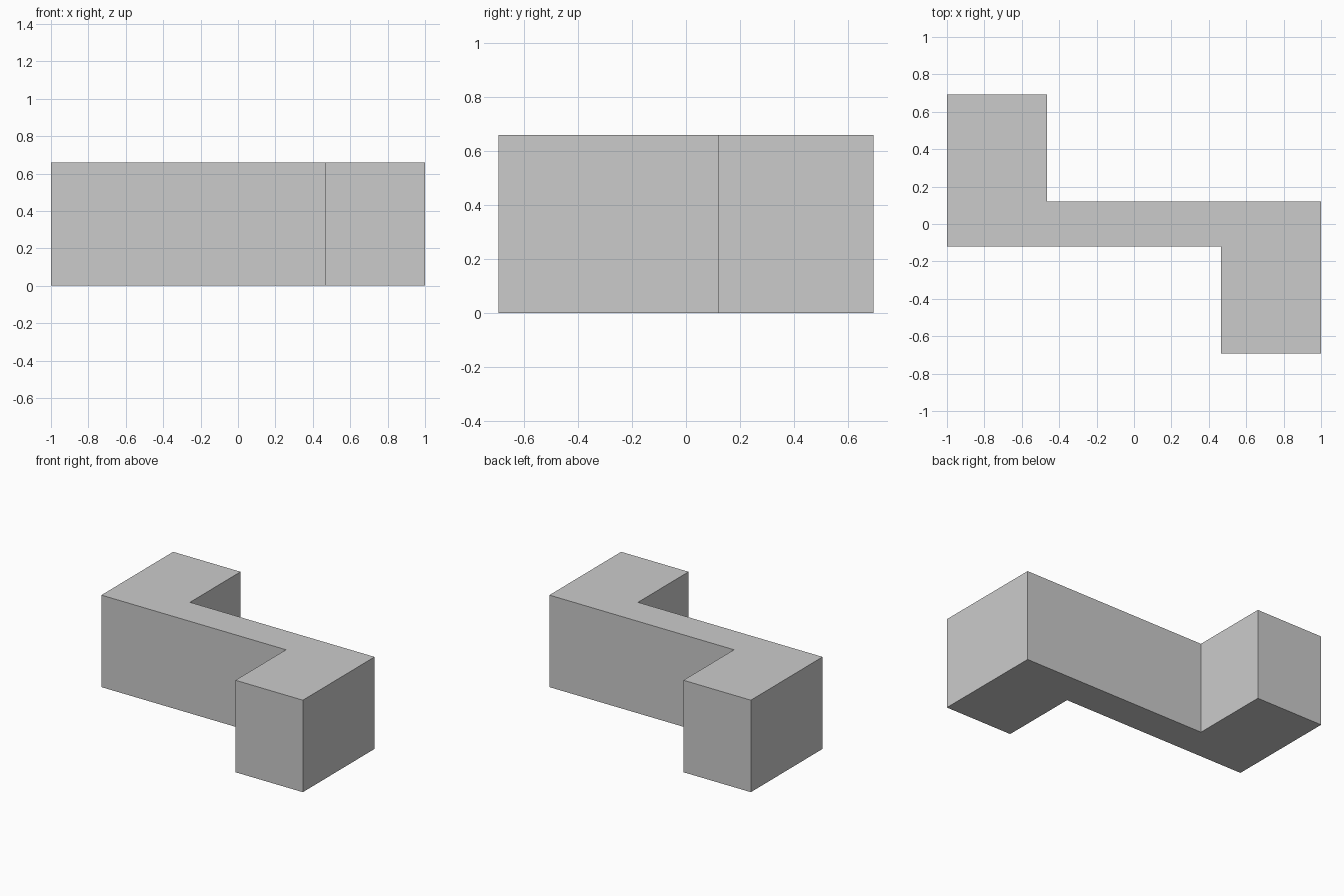
import bpy, bmesh

if "Cube" in bpy.data.objects:
    bpy.data.objects.remove(bpy.data.objects["Cube"])

HEIGHT = 0.66
# Half of the Z-shaped outline; the other half is the same turned 180 degrees
half = [(-1, -0.12), (0.465, -0.12), (0.465, -0.693), (1, -0.693)]
outline = half + [(-x, -y) for x, y in half]

# Z block: extrude the outline upward
bm = bmesh.new()
base = bm.faces.new([bm.verts.new((x, y, 0)) for x, y in outline])
top = bmesh.ops.extrude_face_region(bm, geom=[base], use_keep_orig=True)
bmesh.ops.translate(bm, vec=(0, 0, HEIGHT),
                    verts=[g for g in top["geom"] if isinstance(g, bmesh.types.BMVert)])
bmesh.ops.recalc_face_normals(bm, faces=bm.faces)

mesh = bpy.data.meshes.new("z_block")
bm.to_mesh(mesh)
bm.free()
bpy.context.collection.objects.link(bpy.data.objects.new("z_block", mesh))
